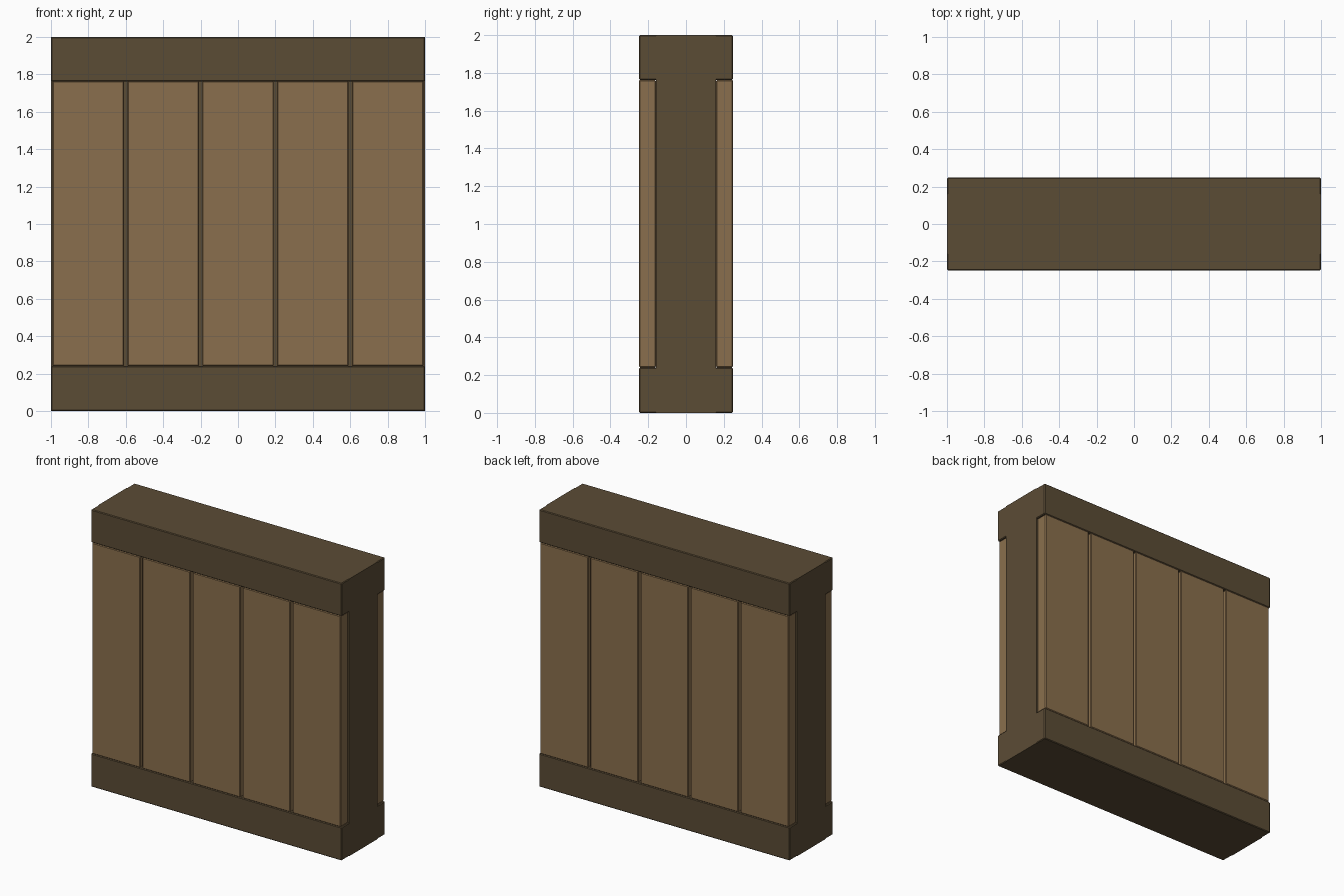
import bpy
import bmesh

if "Cube" in bpy.data.objects:
    bpy.data.objects.remove(bpy.data.objects["Cube"])


def material(name, color):
    m = bpy.data.materials.new(name)
    m.diffuse_color = (*color, 1.0)
    m.use_nodes = True
    m.node_tree.nodes["Principled BSDF"].inputs["Base Color"].default_value = m.diffuse_color
    return m


DARK = material("dark wood", (0.105, 0.072, 0.036))
LIGHT = material("light wood", (0.254, 0.159, 0.074))


def box(name, x, y, z, mat, bevel=0.0):
    """Box from (min, max) pairs, with optional small chamfer."""
    bm = bmesh.new()
    bmesh.ops.create_cube(bm, size=1)
    for v in bm.verts:
        for i, (a, b) in enumerate((x, y, z)):
            v.co[i] = a if v.co[i] < 0 else b
    if bevel:
        bmesh.ops.bevel(bm, geom=bm.edges[:], offset=bevel, segments=1,
                        affect='EDGES')
    mesh = bpy.data.meshes.new(name)
    bm.to_mesh(mesh)
    bm.free()
    mesh.materials.append(mat)
    ob = bpy.data.objects.new(name, mesh)
    bpy.context.collection.objects.link(ob)
    return ob


CORE, FACE = 0.16, 0.248      # half depth of the core and of the faces
LOW, HIGH = 0.24, 1.763       # inner edges of the rails

# Solid wall core
box("wall_core", (-1, 1), (-CORE, CORE), (0, 2), DARK)

for side, s in (("front", -1), ("back", 1)):
    depth = tuple(sorted((s * CORE, s * FACE)))
    rail_depth = tuple(sorted((s * (CORE - 0.01), s * FACE)))
    # Bottom and top rails
    box(side + "_bottom_rail", (-1, 1), rail_depth, (0, LOW), DARK, 0.005)
    box(side + "_top_rail", (-1, 1), rail_depth, (HIGH, 2), DARK, 0.005)
    # Five vertical planks with narrow gaps
    for i in range(5):
        cx = -0.8 + 0.4 * i
        box(f"{side}_plank_{i + 1}", (cx - 0.191, cx + 0.191), depth,
            (LOW, HIGH), LIGHT, 0.005)
